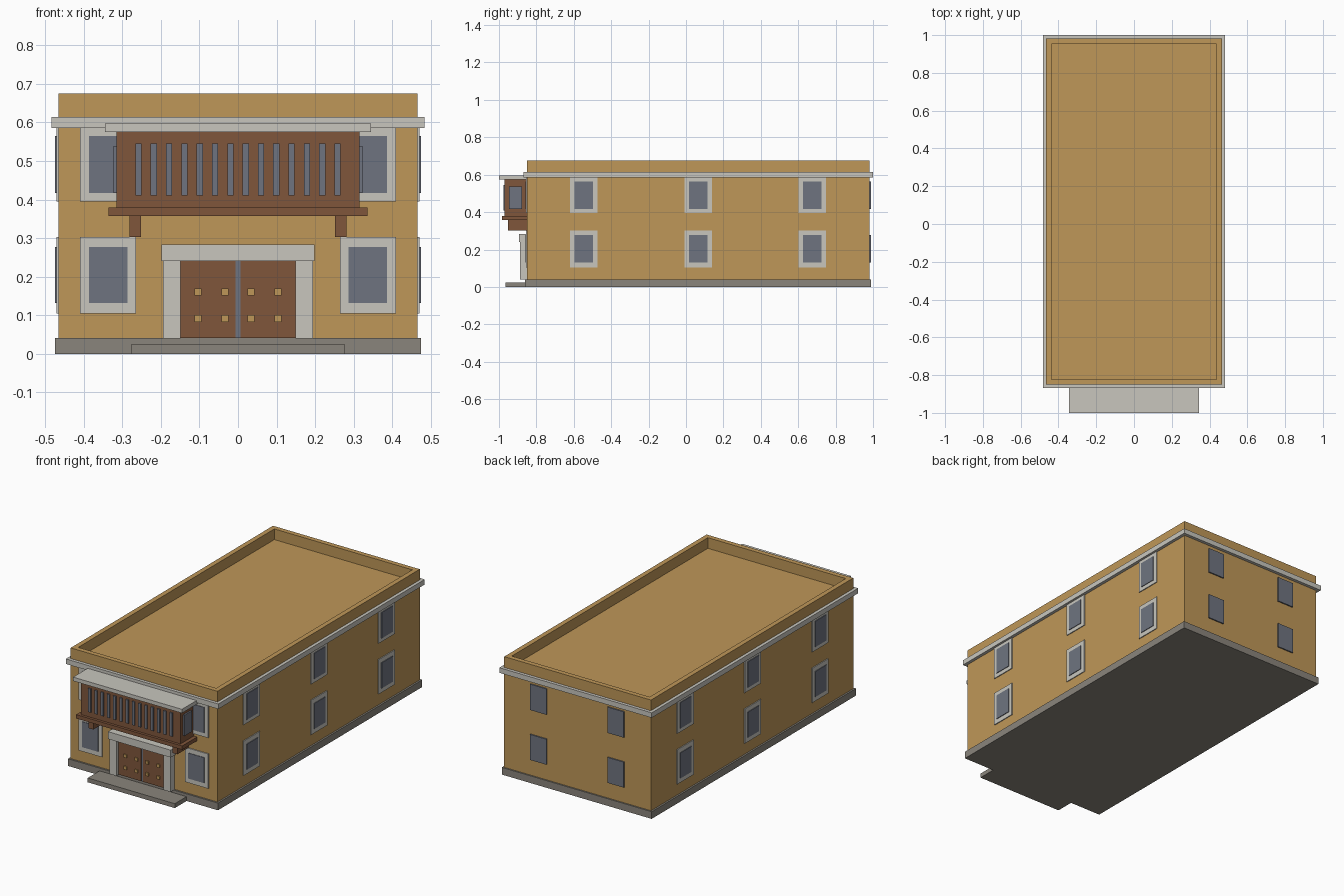
import bpy, bmesh

if "Cube" in bpy.data.objects:
    bpy.data.objects.remove(bpy.data.objects["Cube"])


def material(name, rgb):
    def lin(c):
        c /= 255
        return c / 12.92 if c <= 0.04045 else ((c + 0.055) / 1.055) ** 2.4
    m = bpy.data.materials.new(name)
    m.diffuse_color = (*[lin(c) for c in rgb], 1)
    m.use_nodes = True
    m.node_tree.nodes["Principled BSDF"].inputs["Base Color"].default_value = m.diffuse_color
    return m


OCHRE = material("ochre plaster", (191, 151, 88))
STONE = material("pale stone", (200, 198, 190))
PLINTH = material("dark stone", (138, 133, 124))
WOOD = material("brown wood", (128, 86, 59))
GLASS = material("slate glass", (111, 116, 128))


def boxes(name, mat, items):
    """One object from boxes given as (x0, x1, y0, y1, z0, z1)."""
    bm = bmesh.new()
    for x0, x1, y0, y1, z0, z1 in items:
        for v in bmesh.ops.create_cube(bm, size=1)["verts"]:
            v.co = (x0 + (v.co.x + 0.5) * (x1 - x0),
                    y0 + (v.co.y + 0.5) * (y1 - y0),
                    z0 + (v.co.z + 0.5) * (z1 - z0))
    me = bpy.data.meshes.new(name)
    bm.to_mesh(me)
    bm.free()
    me.materials.append(mat)
    ob = bpy.data.objects.new(name, me)
    bpy.context.collection.objects.link(ob)
    return ob


def ring(x, y0, y1, t, z0, z1):
    """Four boxes around a rectangle, t thick inward."""
    return [(-x, x, y0, y0 + t, z0, z1), (-x, x, y1 - t, y1, z0, z1),
            (-x, -x + t, y0 + t, y1 - t, z0, z1), (x - t, x, y0 + t, y1 - t, z0, z1)]


def mirrored(items):
    return items + [(-b, -a, *r) for a, b, *r in items]


X, F, B = 0.465, -0.85, 0.981      # half width, front and back walls
ROOF = 0.614

# Main masses
boxes("walls", OCHRE, [(-X, X, F, B, 0.04, ROOF)])
boxes("parapet", OCHRE, ring(X, F, B, 0.028, ROOF, 0.675))
boxes("plinth", PLINTH, [(-0.475, 0.475, F - 0.01, B + 0.008, 0, 0.041)])
boxes("entrance_step", PLINTH, [(-0.276, 0.276, -0.966, F - 0.01, 0, 0.025)])
boxes("cornice", STONE, ring(0.483, F - 0.018, 1.0, 0.018, 0.585, ROOF))

# Windows on two floors
frames, panes = [], []
for fz0, fz1, pz0, pz1 in ((0.105, 0.303, 0.131, 0.277), (0.395, 0.588, 0.417, 0.565)):
    frames += mirrored([(0.264, 0.41, F - 0.006, F, fz0, fz1)])
    panes += mirrored([(0.286, 0.387, F - 0.009, F, pz0, pz1)])
    panes += mirrored([(0.193, 0.297, B, B + 0.007, pz0, pz1)])
    for y in (-0.546, 0.065, 0.675):
        frames += mirrored([(X, X + 0.005, y - 0.074, y + 0.074, fz0, fz1)])
        panes += mirrored([(X, X + 0.009, y - 0.05, y + 0.05, pz0, pz1)])
boxes("window_frames", STONE, frames)
boxes("window_panes", GLASS, panes)

# Entrance
boxes("door_posts", STONE, mirrored([(0.149, 0.194, -0.887, F, 0.04, 0.241)]))
boxes("door_lintel", STONE, [(-0.199, 0.199, -0.893, F, 0.241, 0.283)])
boxes("door_leaves", WOOD, mirrored([(0.006, 0.149, -0.868, F, 0.041, 0.241)]))
boxes("door_gap", GLASS, [(-0.006, 0.006, -0.866, F, 0.041, 0.241)])
boxes("door_studs", OCHRE, mirrored(
    [(x - 0.009, x + 0.009, -0.874, -0.868, z - 0.009, z + 0.009)
     for x in (0.034, 0.104) for z in (0.092, 0.16)]))

# Enclosed balcony
boxes("balcony_box", WOOD, [(-0.315, 0.315, -0.97, F, 0.378, 0.575)])
boxes("balcony_floor", WOOD, [(-0.336, 0.336, -0.985, F, 0.357, 0.379)])
boxes("balcony_brackets", WOOD, mirrored([(0.251, 0.281, -0.951, F, 0.303, 0.357)]))
boxes("balcony_roof", STONE, [(-0.345, 0.345, -1.0, F, 0.575, 0.597)])
boxes("balcony_slits", GLASS, [
    (x - 0.008, x + 0.008, -0.977, -0.97, 0.41, 0.545)
    for x in (-0.258 + i * 0.0397 for i in range(14))])
boxes("balcony_side_panes", GLASS, mirrored([(0.315, 0.324, -0.946, -0.878, 0.418, 0.537)]))
